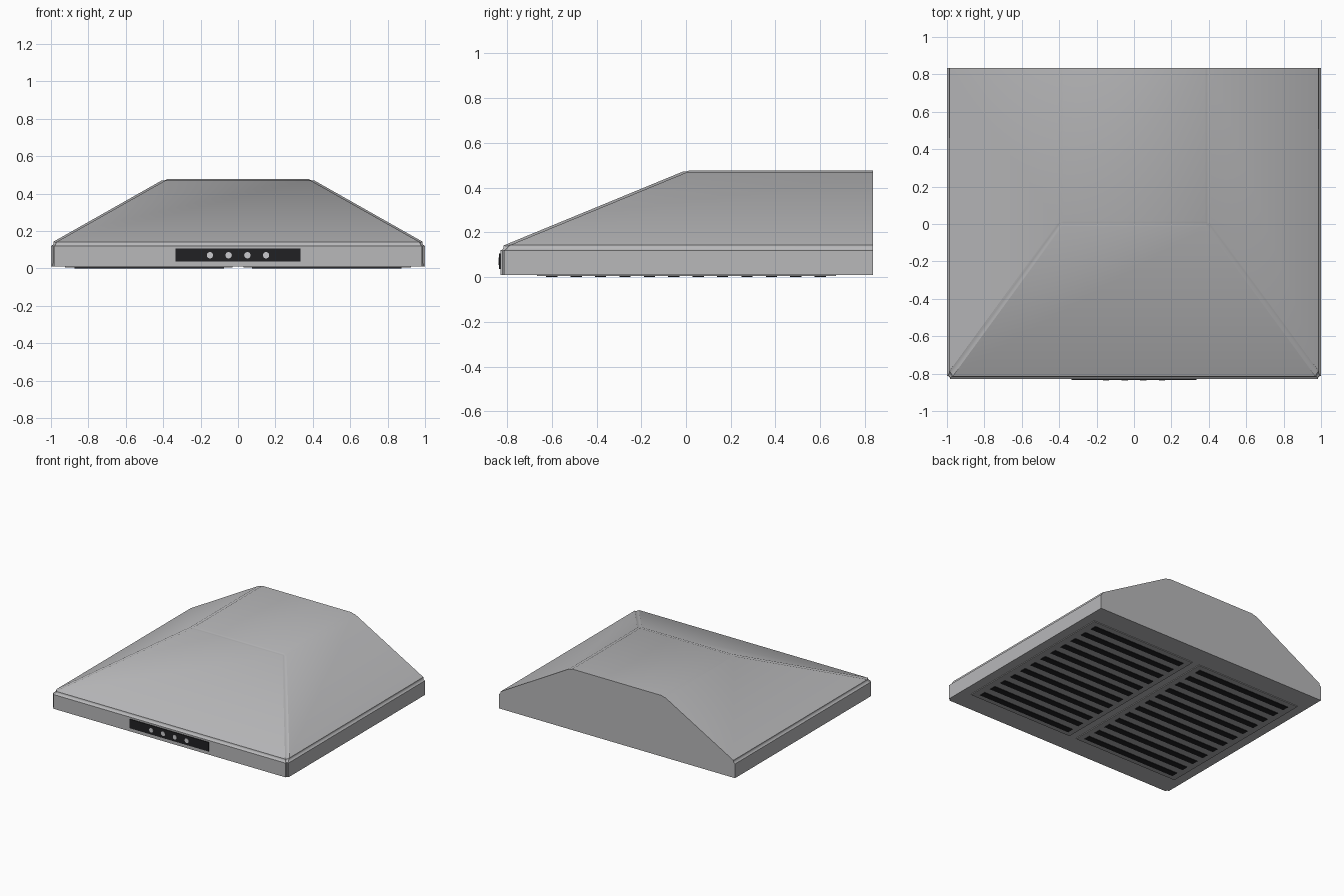
import bpy, bmesh, math
from mathutils import Matrix

cube = bpy.data.objects.get("Cube")
if cube:
    bpy.data.objects.remove(cube, do_unlink=True)


def material(name, color, metallic=0.0):
    m = bpy.data.materials.new(name)
    m.use_nodes = True
    m.diffuse_color = (*color, 1)
    bsdf = m.node_tree.nodes["Principled BSDF"]
    bsdf.inputs["Base Color"].default_value = (*color, 1)
    return m


steel = material("brushed steel", (0.48, 0.48, 0.49))
filter_grey = material("filter grey", (0.40, 0.40, 0.41))
black = material("black", (0.015, 0.015, 0.017))
button_grey = material("button silver", (0.60, 0.60, 0.62))


def finish(name, bm, mat, smooth=None):
    bmesh.ops.recalc_face_normals(bm, faces=bm.faces)
    mesh = bpy.data.meshes.new(name)
    bm.to_mesh(mesh)
    bm.free()
    mesh.materials.append(mat)
    ob = bpy.data.objects.new(name, mesh)
    bpy.context.collection.objects.link(ob)
    if smooth:
        bpy.ops.object.select_all(action="DESELECT")
        ob.select_set(True)
        bpy.context.view_layer.objects.active = ob
        bpy.ops.object.shade_smooth_by_angle(angle=math.radians(smooth))
    return ob


def add_box(bm, x, y, z):
    size = [b - a for a, b in (x, y, z)]
    mid = [(a + b) / 2 for a, b in (x, y, z)]
    bmesh.ops.create_cube(bm, size=1, matrix=Matrix.Translation(mid) @ Matrix.Diagonal((*size, 1)))


def box(name, x, y, z, mat):
    bm = bmesh.new()
    add_box(bm, x, y, z)
    return finish(name, bm, mat)


FRONT, BACK = -0.83, 0.835
BASE, RIM, TOP = 0.01, 0.135, 0.477

# Hood shell: straight rim below a canopy that tapers to a flat top, flush at the back
bm = bmesh.new()
levels = [(1.0, FRONT, BASE), (1.0, FRONT, RIM), (0.395, 0.0, TOP)]
rings = [[bm.verts.new(p) for p in ((-w, f, z), (w, f, z), (w, BACK, z), (-w, BACK, z))]
         for w, f, z in levels]
bm.faces.new(rings[0])
bm.faces.new(rings[2])
for low, high in zip(rings, rings[1:]):
    for i in range(4):
        j = (i + 1) % 4
        bm.faces.new((low[i], low[j], high[j], high[i]))


def is_soft(e):
    a, b = (v.co for v in e.verts)
    return max(a.z, b.z) > BASE and min(a.y, b.y) < BACK - 0.01


bmesh.ops.bevel(bm, geom=[e for e in bm.edges if is_soft(e)],
                offset=0.016, segments=3, affect="EDGES", clamp_overlap=True)
finish("hood_shell", bm, steel, 35)

# Control panel and its row of round buttons
box("control_panel", (-0.335, 0.335), (-0.835, -0.82), (0.036, 0.106), black)
for i in range(4):
    bm = bmesh.new()
    place = Matrix.Translation((-0.15 + 0.1 * i, -0.834, 0.07)) @ Matrix.Rotation(math.pi / 2, 4, "X")
    bmesh.ops.create_cone(bm, cap_ends=True, segments=20, radius1=0.017, radius2=0.017,
                          depth=0.006, matrix=place)
    finish(f"button_{i + 1}", bm, button_grey, 35)

# Two grease filters under the hood, each with a stack of dark slots
for side, s in (("left", 1), ("right", -1)):
    box(f"{side}_filter", sorted((s * 0.03, s * 0.925)), (-0.665, 0.67), (0.004, 0.02), filter_grey)
    bm = bmesh.new()
    for k in range(12):
        y = -0.6 + k * 1.2 / 11
        add_box(bm, sorted((s * 0.075, s * 0.875)), (y - 0.025, y + 0.025), (0.0, 0.01))
    finish(f"{side}_filter_slots", bm, black)
